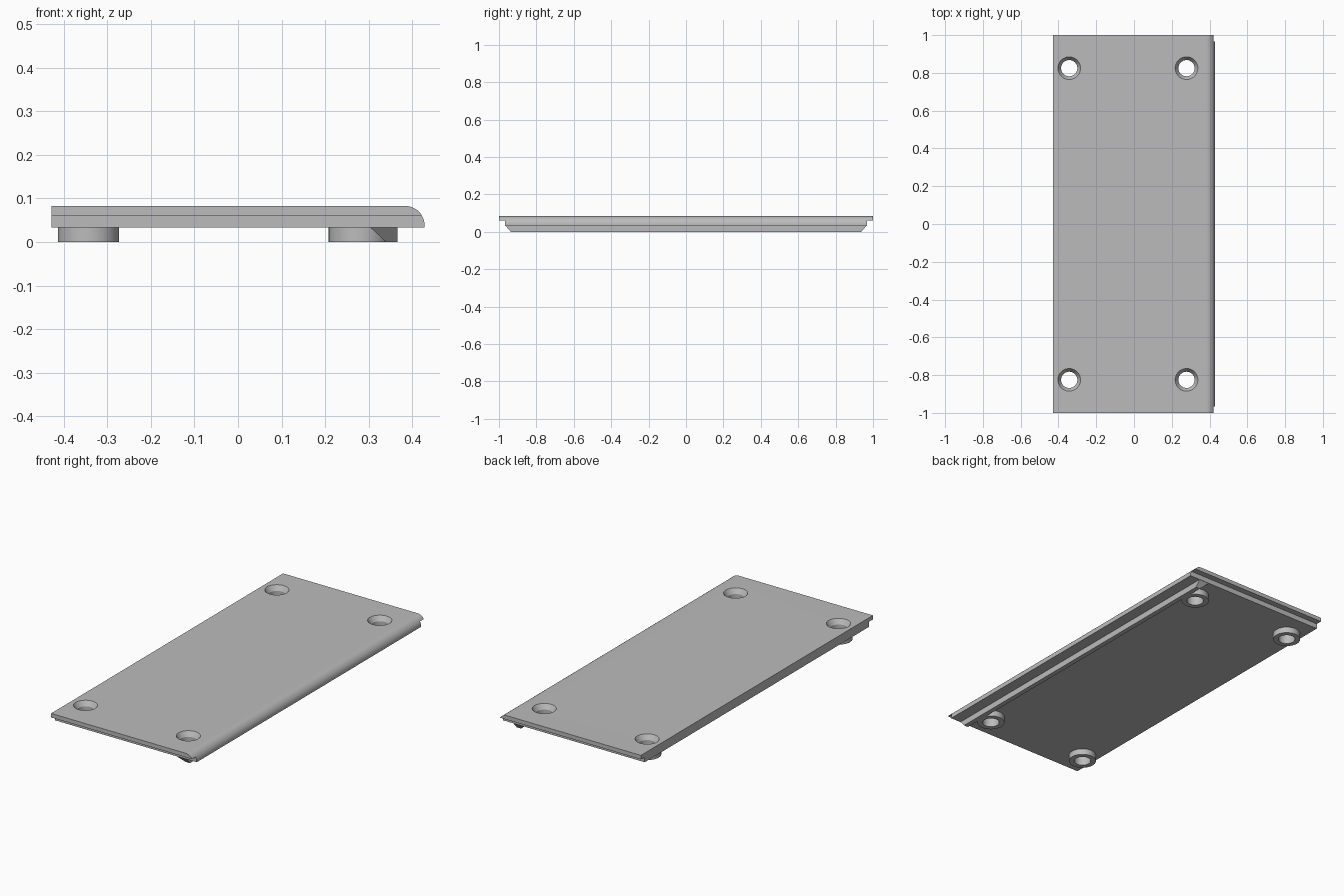
import bpy, bmesh, math

cube = bpy.data.objects.get("Cube")
if cube:
    bpy.data.objects.remove(cube, do_unlink=True)

grey = bpy.data.materials.new("plain grey")
grey.use_nodes = True
colour = (0.5, 0.5, 0.5, 1)
grey.diffuse_color = colour
grey.node_tree.nodes["Principled BSDF"].inputs["Base Color"].default_value = colour

TOP, STEP, BASE = 0.083, 0.061, 0.033
HALF_W, STEP_Y = 0.428, 0.967
HOLES = [(x, y) for x in (-0.343, 0.278) for y in (-0.825, 0.825)]


def loft(name, rings):
    """Closed solid through a list of rings with equal point counts."""
    bm = bmesh.new()
    loops = [[bm.verts.new(p) for p in ring] for ring in rings]
    n = len(loops[0])
    for a, b in zip(loops, loops[1:]):
        for i in range(n):
            j = (i + 1) % n
            bm.faces.new((a[i], a[j], b[j], b[i]))
    bm.faces.new(loops[0])
    bm.faces.new(loops[-1])
    bmesh.ops.recalc_face_normals(bm, faces=bm.faces)
    mesh = bpy.data.meshes.new(name)
    bm.to_mesh(mesh)
    bm.free()
    mesh.materials.append(grey)
    obj = bpy.data.objects.new(name, mesh)
    bpy.context.collection.objects.link(obj)
    return obj


def box_ring(x0, x1, y0, y1, z):
    return [(x0, y0, z), (x1, y0, z), (x1, y1, z), (x0, y1, z)]


def turned(name, x, y, profile, sides=48):
    """Round solid from (radius, height) pairs."""
    angles = [2 * math.pi * i / sides for i in range(sides)]
    return loft(name, [[(x + r * math.cos(a), y + r * math.sin(a), z)
                        for a in angles] for r, z in profile])


def combine(target, tool, operation):
    tool.hide_render = True
    mod = target.modifiers.new(operation, 'BOOLEAN')
    mod.operation = operation
    mod.solver = 'EXACT'
    mod.object = tool
    bpy.context.view_layer.objects.active = target
    bpy.ops.object.modifier_apply(modifier=mod.name)
    bpy.data.objects.remove(tool, do_unlink=True)


# Plate with one rounded long edge
radius = 0.045
outline = [(-HALF_W, BASE), (HALF_W, BASE)]
for i in range(13):
    a = math.pi / 2 * i / 12
    outline.append((HALF_W - radius + radius * math.cos(a),
                    TOP - radius + radius * math.sin(a)))
outline.append((-HALF_W, TOP))
plate = loft("cover_plate", [[(x, y, z) for x, z in outline] for y in (-1, 1)])

# Stepped lip under both short ends
for side in (-1, 1):
    y0, y1 = sorted((side * STEP_Y, side * 1.1))
    cutter = loft("step_cutter", [box_ring(-1, 1, y0, y1, z) for z in (-0.1, STEP)])
    combine(plate, cutter, 'DIFFERENCE')

# Long rib below, with sloped inner side and chamfered ends
rib = loft("rib", [box_ring(x0, 0.366, -y, y, z) for x0, y, z in
                   ((0.34, 0.937, 0), (0.304, 0.966, BASE), (0.304, 0.966, 0.045))])
combine(plate, rib, 'UNION')

# Screw bosses below
for x, y in HOLES:
    combine(plate, turned("boss", x, y, [(0.07, 0), (0.07, 0.048)]), 'UNION')

# Countersunk screw holes
for x, y in HOLES:
    cutter = turned("hole_cutter", x, y,
                    [(0.043, -0.05), (0.043, 0.057), (0.06, TOP), (0.06, 0.15)])
    combine(plate, cutter, 'DIFFERENCE')

# Smooth curved faces, keep edges crisp
bpy.ops.object.select_all(action='DESELECT')
plate.select_set(True)
bpy.context.view_layer.objects.active = plate
bpy.ops.object.shade_smooth_by_angle(angle=math.radians(25))
